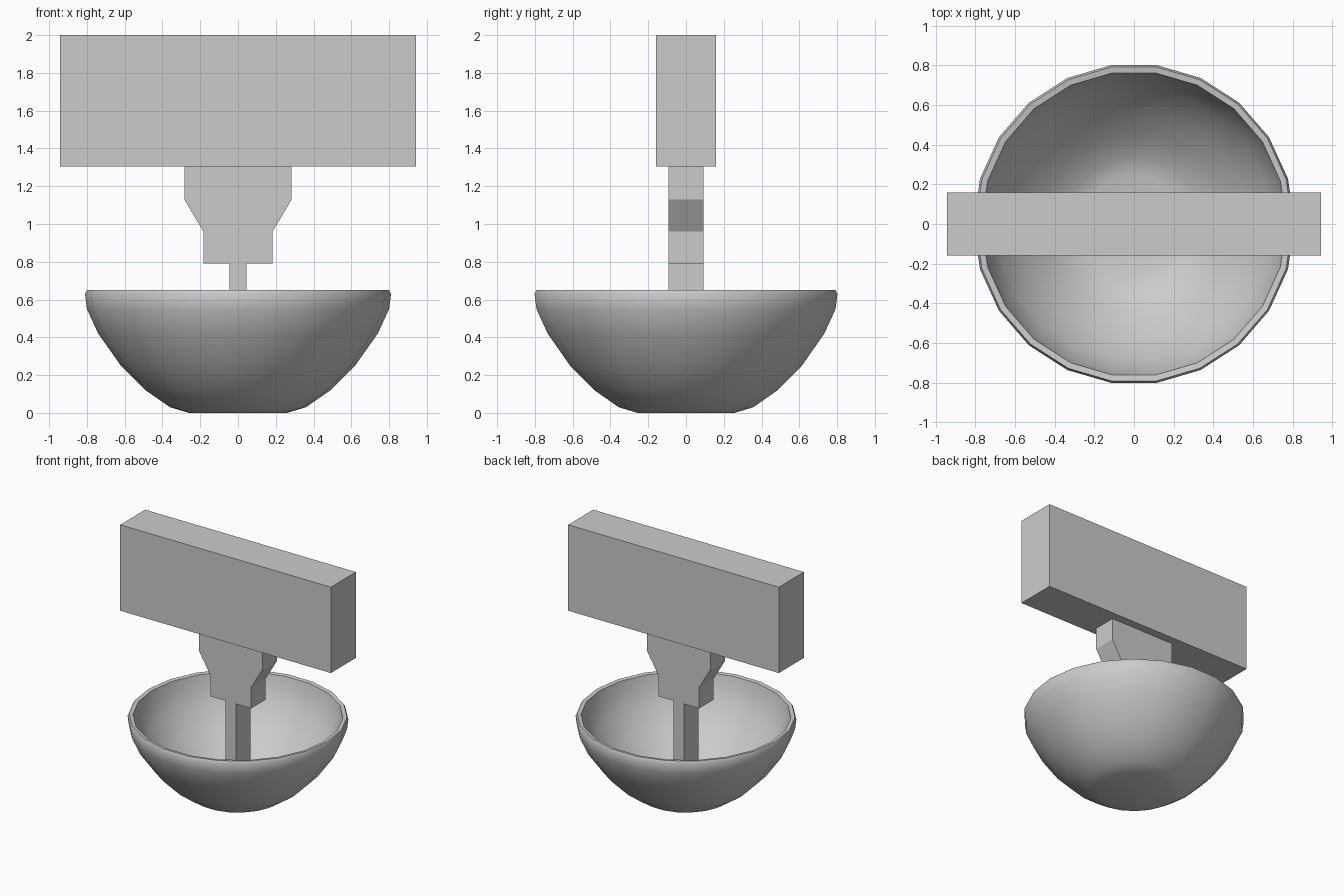
import bpy, bmesh, math
from mathutils import Vector

cube = bpy.data.objects.get("Cube")
if cube:
    bpy.data.objects.remove(cube, do_unlink=True)

grey = bpy.data.materials.new("plain grey")
grey.use_nodes = True
colour = (0.6, 0.6, 0.6, 1)
grey.diffuse_color = colour
grey.node_tree.nodes["Principled BSDF"].inputs["Base Color"].default_value = colour


def finish(name, bm):
    bmesh.ops.recalc_face_normals(bm, faces=bm.faces)
    mesh = bpy.data.meshes.new(name)
    bm.to_mesh(mesh)
    bm.free()
    mesh.materials.append(grey)
    obj = bpy.data.objects.new(name, mesh)
    bpy.context.collection.objects.link(obj)
    return obj


def slab(name, half_outline, depth):
    """Mirror a half outline (x, z) and extrude it along y."""
    outline = half_outline + [(-x, z) for x, z in reversed(half_outline)]
    bm = bmesh.new()
    face = bm.faces.new([bm.verts.new((x, -depth / 2, z)) for x, z in outline])
    new = bmesh.ops.extrude_face_region(bm, geom=[face])["geom"]
    bmesh.ops.translate(bm, vec=(0, depth, 0),
                        verts=[v for v in new if isinstance(v, bmesh.types.BMVert)])
    return finish(name, bm)


# Bowl: closed wall profile turned around the vertical axis
profile = [(0, 0), (0.26, 0), (0.36, 0.03), (0.49, 0.12), (0.62, 0.25), (0.74, 0.42),
           (0.80, 0.55), (0.81, 0.63), (0.80, 0.65), (0.77, 0.645), (0.75, 0.55),
           (0.69, 0.42), (0.58, 0.28), (0.45, 0.16), (0.34, 0.08), (0.25, 0.05), (0, 0.05)]
bm = bmesh.new()
verts = [bm.verts.new((r, 0, z)) for r, z in profile]
edges = [bm.edges.new(pair) for pair in zip(verts, verts[1:])]
bmesh.ops.spin(bm, geom=verts + edges, cent=(0, 0, 0), axis=(0, 0, 1),
               angle=math.tau, steps=22)
bmesh.ops.remove_doubles(bm, verts=bm.verts, dist=0.0005)
bowl = finish("bowl", bm)
bpy.ops.object.select_all(action="DESELECT")
bowl.select_set(True)
bpy.context.view_layer.objects.active = bowl
bpy.ops.object.shade_smooth_by_angle(angle=math.radians(40))

# Post, tapered neck and wide head block
slab("post", [(0.045, 0.03), (0.045, 0.79)], 0.185)
slab("neck", [(0.183, 0.79), (0.183, 0.96), (0.284, 1.13), (0.284, 1.305)], 0.185)
slab("head_block", [(0.943, 1.305), (0.943, 2.0)], 0.32)
